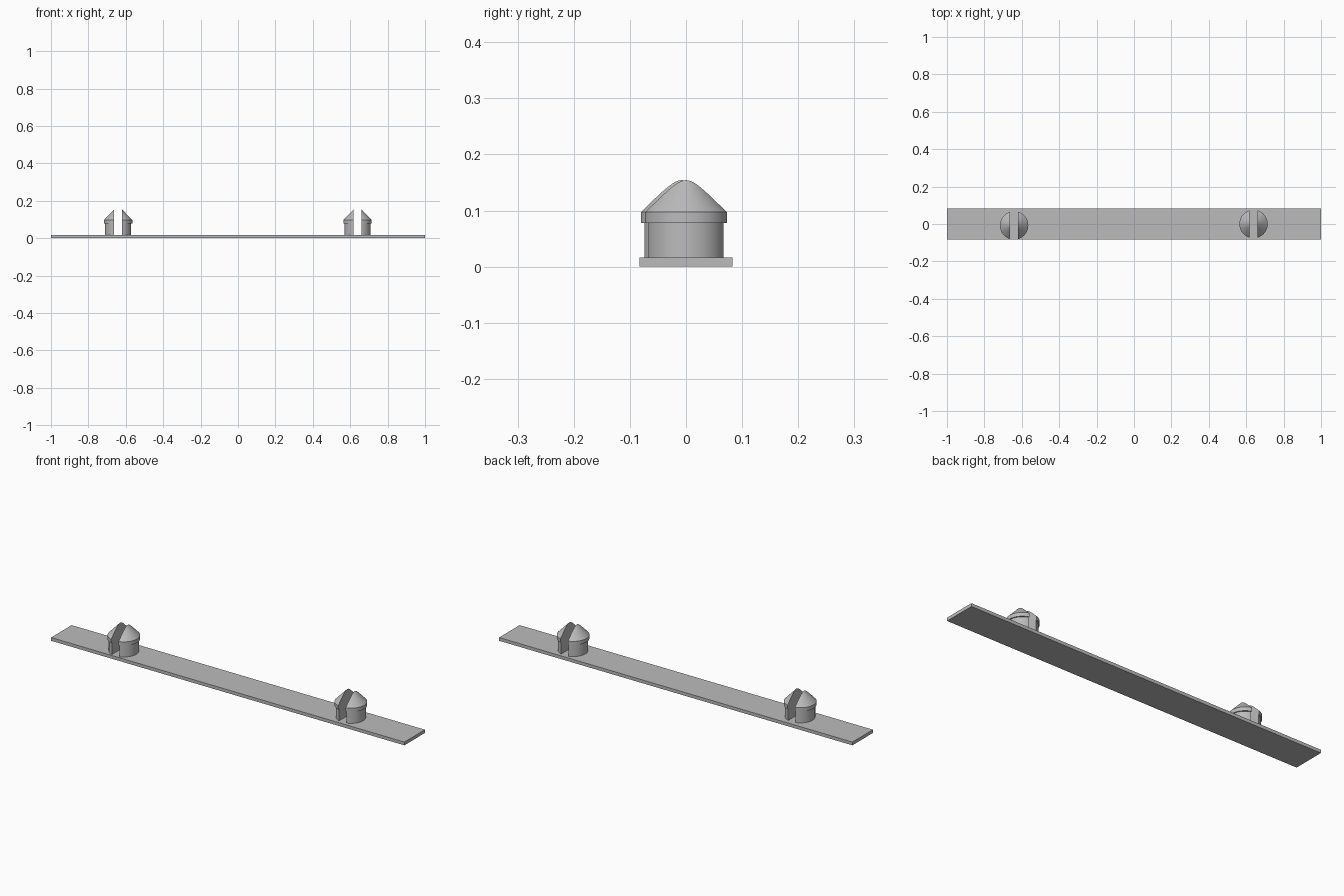
import bpy, bmesh, math
from mathutils import Matrix, Vector

cube = bpy.data.objects.get("Cube")
if cube:
    bpy.data.objects.remove(cube, do_unlink=True)

GREY = (0.5, 0.5, 0.5, 1)
grey = bpy.data.materials.new("plain grey")
grey.use_nodes = True
grey.diffuse_color = GREY
grey.node_tree.nodes["Principled BSDF"].inputs["Base Color"].default_value = GREY

PLATE_TOP = 0.0167
SLOT_HALF = 0.021
# Radius and height of the shaft, collar and cone
PROFILE = [(0, PLATE_TOP), (0.07, PLATE_TOP), (0.07, 0.078),
           (0.0757, 0.078), (0.0757, 0.097), (0, 0.176)]


def add_object(name, bm):
    mesh = bpy.data.meshes.new(name)
    bmesh.ops.recalc_face_normals(bm, faces=bm.faces)
    bm.to_mesh(mesh)
    bm.free()
    mesh.materials.append(grey)
    obj = bpy.data.objects.new(name, mesh)
    bpy.context.collection.objects.link(obj)
    return obj


def peg_half(name, centre, side):
    """Revolve the profile, then slice it flat along the slot wall."""
    bm = bmesh.new()
    verts = [bm.verts.new((r, 0, z)) for r, z in PROFILE]
    edges = [bm.edges.new(pair) for pair in zip(verts, verts[1:])]
    bmesh.ops.spin(bm, geom=verts + edges, cent=(0, 0, 0), axis=(0, 0, 1),
                   angle=math.tau, steps=64)
    bmesh.ops.remove_doubles(bm, verts=bm.verts, dist=0.0001)
    cut = bmesh.ops.bisect_plane(
        bm, geom=bm.verts[:] + bm.edges[:] + bm.faces[:],
        plane_co=(side * SLOT_HALF, 0, 0), plane_no=(side, 0, 0),
        clear_inner=True)
    rim = [e for e in cut["geom_cut"] if isinstance(e, bmesh.types.BMEdge)]
    bmesh.ops.contextual_create(bm, geom=rim)
    bmesh.ops.translate(bm, vec=Vector(centre), verts=bm.verts)
    obj = add_object(name, bm)
    bpy.ops.object.select_all(action='DESELECT')
    obj.select_set(True)
    bpy.context.view_layer.objects.active = obj
    bpy.ops.object.shade_smooth_by_angle(angle=math.radians(25))


# Base strip
bm = bmesh.new()
size = Matrix.Diagonal((2, 0.166, PLATE_TOP, 1))
bmesh.ops.create_cube(bm, size=1, matrix=Matrix.Translation((0, 0, PLATE_TOP / 2)) @ size)
add_object("base_strip", bm)

# Two split snap pegs
for peg, centre in (("left", (0.639, 0, 0)), ("right", (-0.641, -0.0075, 0))):
    for half, side in (("outer", 1), ("inner", -1)):
        if peg == "right":
            side = -side
        peg_half(f"{peg}_peg_{half}_half", centre, side)
